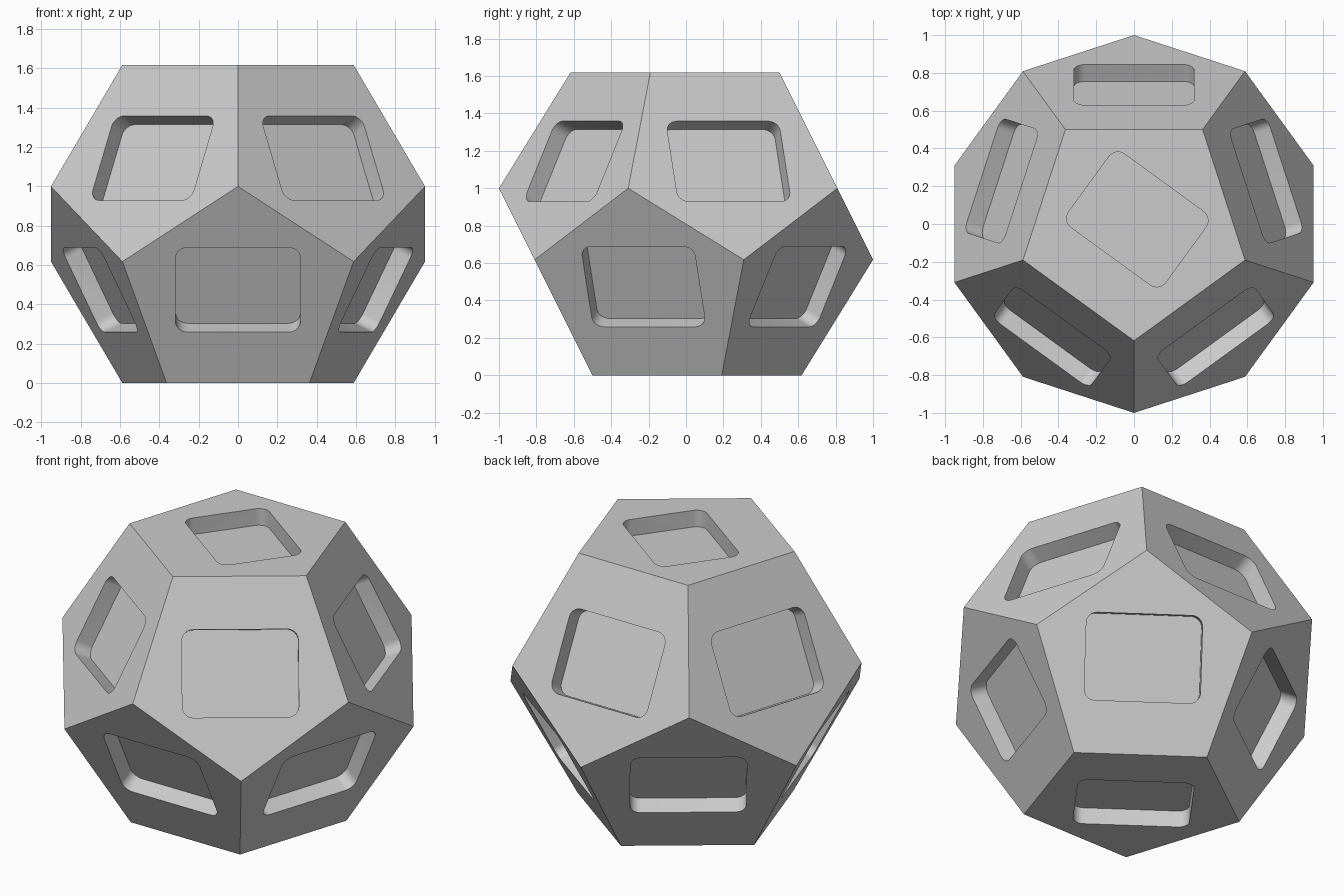
import bpy, bmesh
from math import sin, cos, pi, radians
from mathutils import Vector, Matrix

PHI = (1 + 5 ** 0.5) / 2
WIDTH, HEIGHT, DEPTH, CORNER, SHIFT = 0.635, 0.48, 0.1, 0.06, 0.03
STEPS = 8  # segments per rounded corner

cube = bpy.data.objects.get("Cube")
if cube:
    bpy.data.objects.remove(cube, do_unlink=True)

grey = bpy.data.materials.new("light_grey")
grey.use_nodes = True
grey.diffuse_color = (0.6, 0.6, 0.6, 1)
grey.node_tree.nodes["Principled BSDF"].inputs["Base Color"].default_value = (0.6, 0.6, 0.6, 1)


def ring(radius, start, z):
    angles = [radians(start + 72 * k) for k in range(5)]
    return [Vector((radius * cos(a), radius * sin(a), z)) for a in angles]


def make_object(name, bm):
    bmesh.ops.recalc_face_normals(bm, faces=bm.faces)
    mesh = bpy.data.meshes.new(name)
    bm.to_mesh(mesh)
    bm.free()
    mesh.materials.append(grey)
    obj = bpy.data.objects.new(name, mesh)
    bpy.context.collection.objects.link(obj)
    return obj


# Twelve pentagons, each listed from the corner its pocket leans towards
top = ring(PHI - 1, -90, PHI)
upper = ring(1, -90, 1)
lower = ring(1, -54, PHI - 1)
bottom = ring(PHI - 1, -54, 0)
pentagons = [top[2:] + top[:2], bottom[4:] + bottom[:4]]
for k in range(5):
    n = (k + 1) % 5
    pentagons.append([lower[k], upper[n], top[n], top[k], upper[k]])
    pentagons.append([upper[n], lower[n], bottom[n], bottom[k], lower[k]])

# Solid dodecahedron
bm = bmesh.new()
for pentagon in pentagons:
    bm.faces.new([bm.verts.new(p) for p in pentagon])
bmesh.ops.remove_doubles(bm, verts=bm.verts, dist=0.001)
body = make_object("dodecahedron_body", bm)

# Rounded rectangle outline shared by all pockets
outline = []
for i, (sx, sy) in enumerate([(1, 1), (-1, 1), (-1, -1), (1, -1)]):
    for s in range(STEPS + 1):
        a = (i + s / STEPS) * pi / 2
        outline.append((sx * (WIDTH / 2 - CORNER) + CORNER * cos(a),
                        sy * (HEIGHT / 2 - CORNER) + CORNER * sin(a)))

# One rounded block per face, cutting straight inwards
bm = bmesh.new()
middle = Vector((0, 0, PHI / 2))
for pentagon in pentagons:
    centre = sum(pentagon, Vector()) / 5
    normal = (centre - middle).normalized()
    up = (pentagon[0] - centre).normalized()
    frame = Matrix((up.cross(normal), up, normal)).transposed()
    origin = centre + up * SHIFT
    floor, lid = [[bm.verts.new(origin + frame @ Vector((x, y, z))) for x, y in outline]
                  for z in (-DEPTH, DEPTH)]
    bm.faces.new(floor)
    bm.faces.new(lid)
    for i in range(len(outline)):
        bm.faces.new((floor[i - 1], floor[i], lid[i], lid[i - 1]))
cutter = make_object("pocket_cutter", bm)
cutter.hide_render = True

# Cut the pockets and drop the cutter
cut = body.modifiers.new("pockets", "BOOLEAN")
cut.operation = "DIFFERENCE"
cut.solver = "EXACT"
cut.object = cutter
bpy.ops.object.select_all(action="DESELECT")
body.select_set(True)
bpy.context.view_layer.objects.active = body
bpy.ops.object.modifier_apply(modifier=cut.name)
bpy.data.objects.remove(cutter, do_unlink=True)
bpy.ops.object.shade_smooth_by_angle(angle=radians(30))
